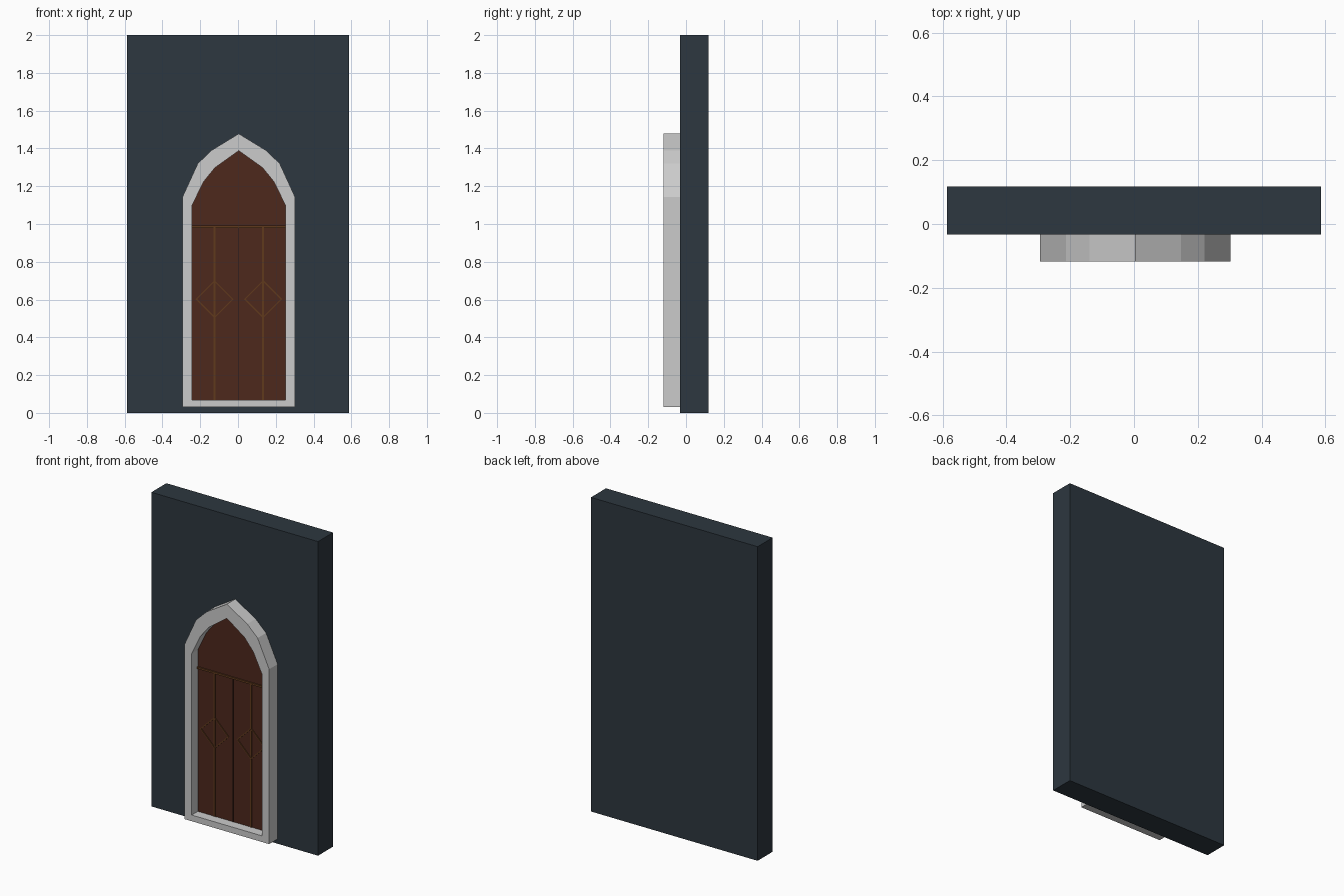
import bpy, bmesh

if "Cube" in bpy.data.objects:
    bpy.data.objects.remove(bpy.data.objects["Cube"])

def material(name, rgb):
    m = bpy.data.materials.new(name)
    m.diffuse_color = (*rgb, 1)
    m.use_nodes = True
    m.node_tree.nodes["Principled BSDF"].inputs["Base Color"].default_value = m.diffuse_color
    return m

SLATE = material("slate_wall", (0.026, 0.038, 0.05))
WOOD = material("dark_wood", (0.075, 0.021, 0.012))
TRIM = material("trim_wood", (0.115, 0.042, 0.012))
GAP = material("gap_shadow", (0.02, 0.007, 0.004))

def slab(name, outline, y0, y1, mat=None, hole=None):
    """Extrude an XZ outline from y0 to y1; an equal-length hole makes a ring."""
    bm = bmesh.new()
    loops = [[[bm.verts.new((x, y, z)) for x, z in pts] for y in (y0, y1)]
             for pts in ([outline, hole] if hole else [outline])]
    n = len(outline)
    for front, back in loops:
        for i in range(n):
            j = (i + 1) % n
            bm.faces.new((front[i], front[j], back[j], back[i]))
    for k in (0, 1):
        if hole:
            a, b = loops[0][k], loops[1][k]
            for i in range(n):
                j = (i + 1) % n
                bm.faces.new((a[i], a[j], b[j], b[i]))
        else:
            bm.faces.new(loops[0][k])
    bmesh.ops.recalc_face_normals(bm, faces=bm.faces)
    me = bpy.data.meshes.new(name)
    bm.to_mesh(me)
    bm.free()
    ob = bpy.data.objects.new(name, me)
    bpy.context.collection.objects.link(ob)
    if mat:
        me.materials.append(mat)
    return ob

def rect(x0, x1, z0, z1):
    return [(x0, z0), (x1, z0), (x1, z1), (x0, z1)]

def arch(half, cx, apex):
    """Mirror the right half of a pointed arch (bottom to shoulder) about cx."""
    return ([(cx + x, z) for x, z in half] + [(cx, apex)]
            + [(cx - x, z) for x, z in reversed(half)])

def diamond(cx, cz, r):
    return [(cx, cz - r), (cx + r, cz), (cx, cz + r), (cx - r, cz)]

CX = 0.004
FRAME_Y, DOOR_Y, WALL_Y = -0.118, -0.056, -0.033
outer = arch([(0.298, 0.03), (0.298, 1.143), (0.217, 1.32), (0.144, 1.39)], CX, 1.478)
inner = arch([(0.248, 0.069), (0.248, 1.097), (0.186, 1.224), (0.126, 1.298)], CX, 1.388)

# wall and stone surround
slab("wall", rect(-0.587, 0.587, 0, 2), WALL_Y, 0.118, SLATE)
slab("arch_frame", outer, FRAME_Y, WALL_Y + 0.005, None, inner)

# door panel filling the arch, with centre gap
slab("door_panel", inner, DOOR_Y, WALL_Y + 0.005, WOOD)
slab("centre_gap", rect(CX - 0.002, CX + 0.002, 0.069, 0.98), DOOR_Y - 0.001, DOOR_Y + 0.01, GAP)

# transom bar across the door
slab("transom_bar", rect(CX - 0.248, CX + 0.248, 0.98, 0.992), DOOR_Y - 0.008, DOOR_Y + 0.01, TRIM)

# upright strip and diamond moulding on each leaf
for side, x in (("left", -0.124), ("right", 0.133)):
    slab(side + "_strip", rect(x - 0.005, x + 0.005, 0.069, 0.98), DOOR_Y - 0.004, DOOR_Y + 0.01, TRIM)
    slab(side + "_diamond", diamond(x, 0.602, 0.101), DOOR_Y - 0.006, DOOR_Y + 0.01, TRIM,
         diamond(x, 0.602, 0.092))
